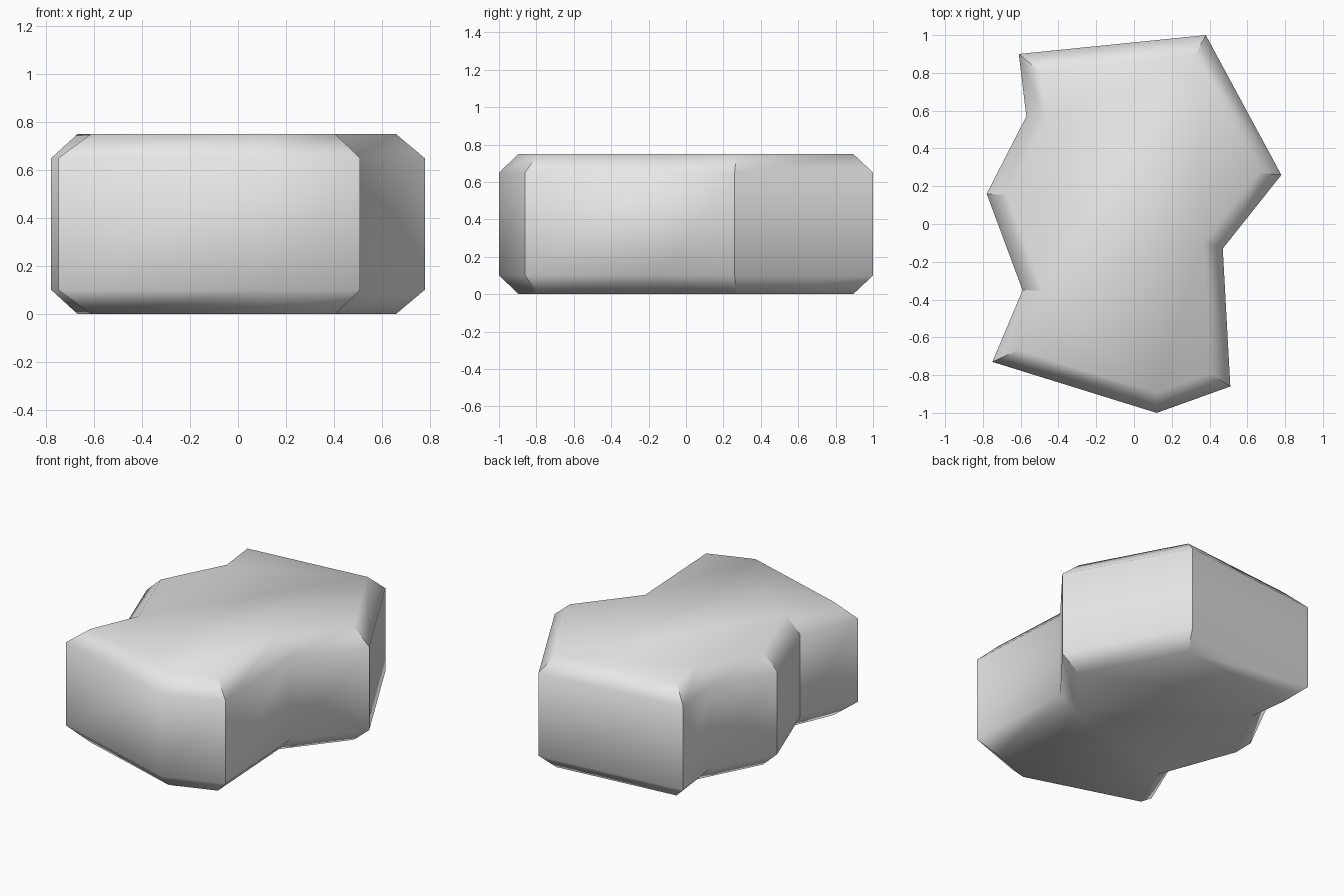
import bpy, bmesh, math
from mathutils import Vector

if "Cube" in bpy.data.objects:
    bpy.data.objects.remove(bpy.data.objects["Cube"])

HEIGHT, BEVEL = 0.75, 0.10

# Counter-clockwise outline of the stone, seen from above
OUTLINE = [Vector(p) for p in [
    (-0.61, 0.90), (-0.57, 0.57), (-0.78, 0.16), (-0.59, -0.35), (-0.75, -0.73),
    (0.12, -1.00), (0.51, -0.86), (0.47, -0.13), (0.78, 0.26), (0.38, 1.00)]]


def inset(points, d):
    """Mitred inward offset of a counter-clockwise polygon."""
    result = []
    for i, p in enumerate(points):
        a = (p - points[i - 1]).normalized()
        b = (points[(i + 1) % len(points)] - p).normalized()
        n1, n2 = Vector((-a.y, a.x)), Vector((-b.y, b.x))
        result.append(p + (n1 + n2) * d / (1 + n1.dot(n2)))
    return result


# Stone slab: four rings, chamfered at top and bottom
bm = bmesh.new()
small = inset(OUTLINE, BEVEL)
levels = [(small, 0), (OUTLINE, BEVEL), (OUTLINE, HEIGHT - BEVEL), (small, HEIGHT)]
rings = [[bm.verts.new((p.x, p.y, z)) for p in pts] for pts, z in levels]
count = len(OUTLINE)
for low, high in zip(rings, rings[1:]):
    for i in range(count):
        j = (i + 1) % count
        bm.faces.new((low[i], low[j], high[j], high[i]))
bm.faces.new(rings[0][::-1])
bm.faces.new(rings[-1])
bm.normal_update()

# Smooth shading over the chamfers, sharp corners around the outline
for f in bm.faces:
    f.smooth = True
for e in bm.edges:
    a, b = e.verts
    rises = abs(a.co.z - b.co.z) > 0.01
    e.smooth = not (rises and e.calc_face_angle() > math.radians(30))

mesh = bpy.data.meshes.new("stone_slab")
bm.to_mesh(mesh)
bm.free()
stone = bpy.data.objects.new("stone_slab", mesh)
bpy.context.collection.objects.link(stone)

grey = bpy.data.materials.new("light grey")
grey.diffuse_color = (0.8, 0.8, 0.8, 1)
grey.use_nodes = True
grey.node_tree.nodes["Principled BSDF"].inputs["Base Color"].default_value = grey.diffuse_color
mesh.materials.append(grey)
